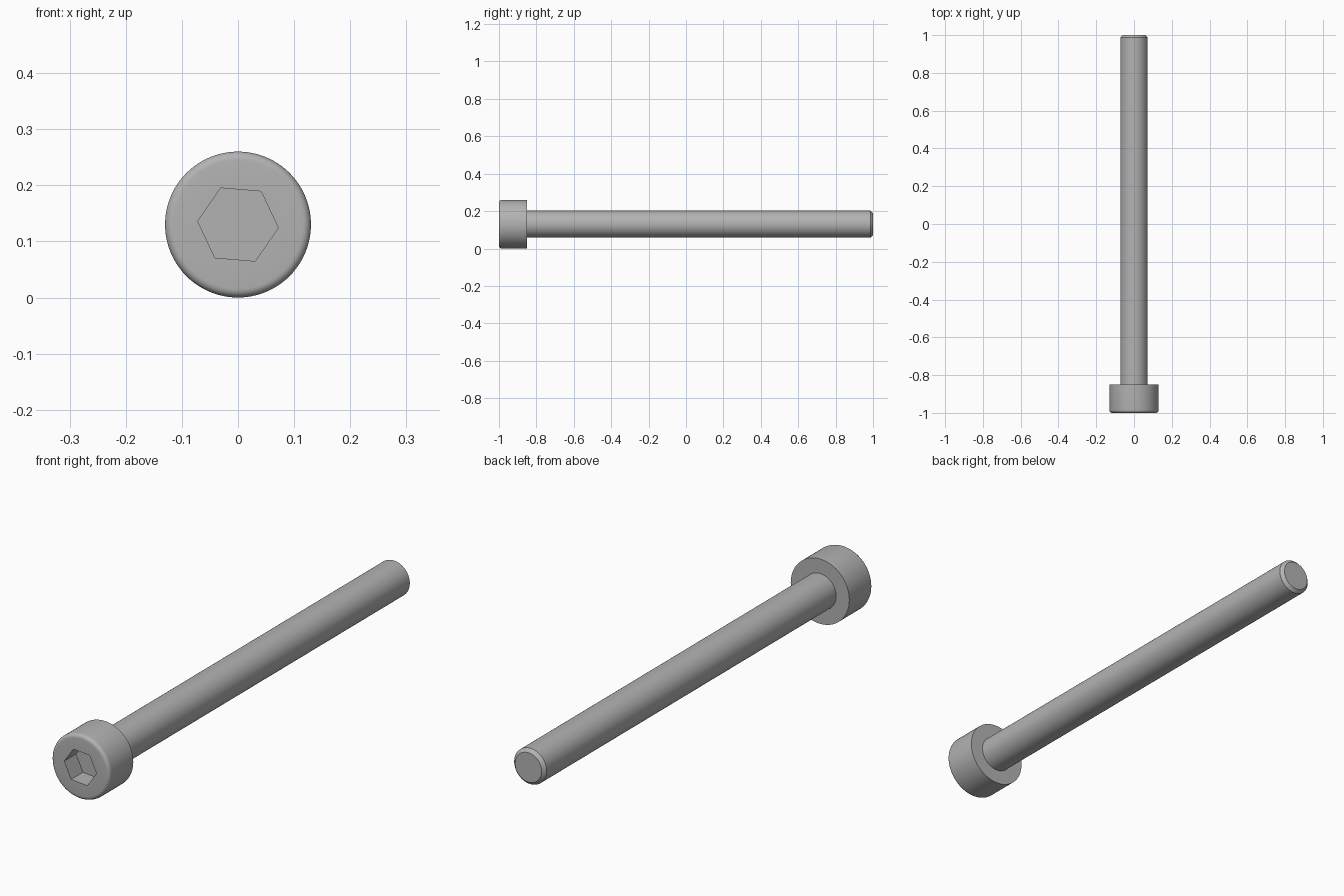
import bpy, bmesh, math
from mathutils import Vector

cube = bpy.data.objects.get("Cube")
if cube:
    bpy.data.objects.remove(cube, do_unlink=True)

SIDES = 96
HEAD_R, SHANK_R, SOCKET_R = 0.13, 0.072, 0.072
FRONT, UNDERHEAD, TIP = -1.0, -0.85, 1.0
FILLET, CHAMFER, SOCKET_DEPTH = 0.015, 0.013, 0.075

steel = bpy.data.materials.new("steel_grey")
steel.use_nodes = True
colour = (0.45, 0.45, 0.45, 1)
steel.diffuse_color = colour
steel.node_tree.nodes["Principled BSDF"].inputs["Base Color"].default_value = colour

bm = bmesh.new()


def ring(radius, y, sides=SIDES, turn=0.0):
    """Circle of vertices around the long axis."""
    angles = [turn + math.tau * i / sides for i in range(sides)]
    return [bm.verts.new(Vector((radius * math.cos(a), y, HEAD_R + radius * math.sin(a))))
            for a in angles]


def skin(a, b):
    """Band of quads between two equal rings."""
    n = len(a)
    for i in range(n):
        j = (i + 1) % n
        bm.faces.new((a[i], a[j], b[j], b[i]))


def loop_edges(loop):
    return [bm.edges.get((loop[i - 1], loop[i])) for i in range(len(loop))]


# Head with rounded rim, flat underside, shank and chamfered tip
profile = []
for i in range(7):
    a = math.pi / 2 * i / 6
    profile.append((HEAD_R - FILLET + FILLET * math.sin(a),
                    FRONT + FILLET - FILLET * math.cos(a)))
profile += [(HEAD_R, UNDERHEAD), (SHANK_R, UNDERHEAD),
            (SHANK_R, TIP - CHAMFER), (SHANK_R - CHAMFER, TIP)]
rings = [ring(r, y) for r, y in profile]
for a, b in zip(rings, rings[1:]):
    skin(a, b)
bm.faces.new(rings[-1])

# Hexagonal socket
turn = math.radians(-4.8)
mouth = ring(SOCKET_R, FRONT, 6, turn)
floor = ring(SOCKET_R, FRONT + SOCKET_DEPTH, 6, turn)
skin(mouth, floor)
bm.faces.new(floor)

# Flat front face around the socket
bmesh.ops.triangle_fill(bm, use_beauty=True, use_dissolve=False,
                        edges=loop_edges(rings[0]) + loop_edges(mouth))
bmesh.ops.recalc_face_normals(bm, faces=bm.faces)

mesh = bpy.data.meshes.new("socket_head_screw")
bm.to_mesh(mesh)
bm.free()
mesh.materials.append(steel)
screw = bpy.data.objects.new("socket_head_screw", mesh)
bpy.context.collection.objects.link(screw)

bpy.ops.object.select_all(action="DESELECT")
screw.select_set(True)
bpy.context.view_layer.objects.active = screw
bpy.ops.object.shade_smooth_by_angle(angle=math.radians(30))
